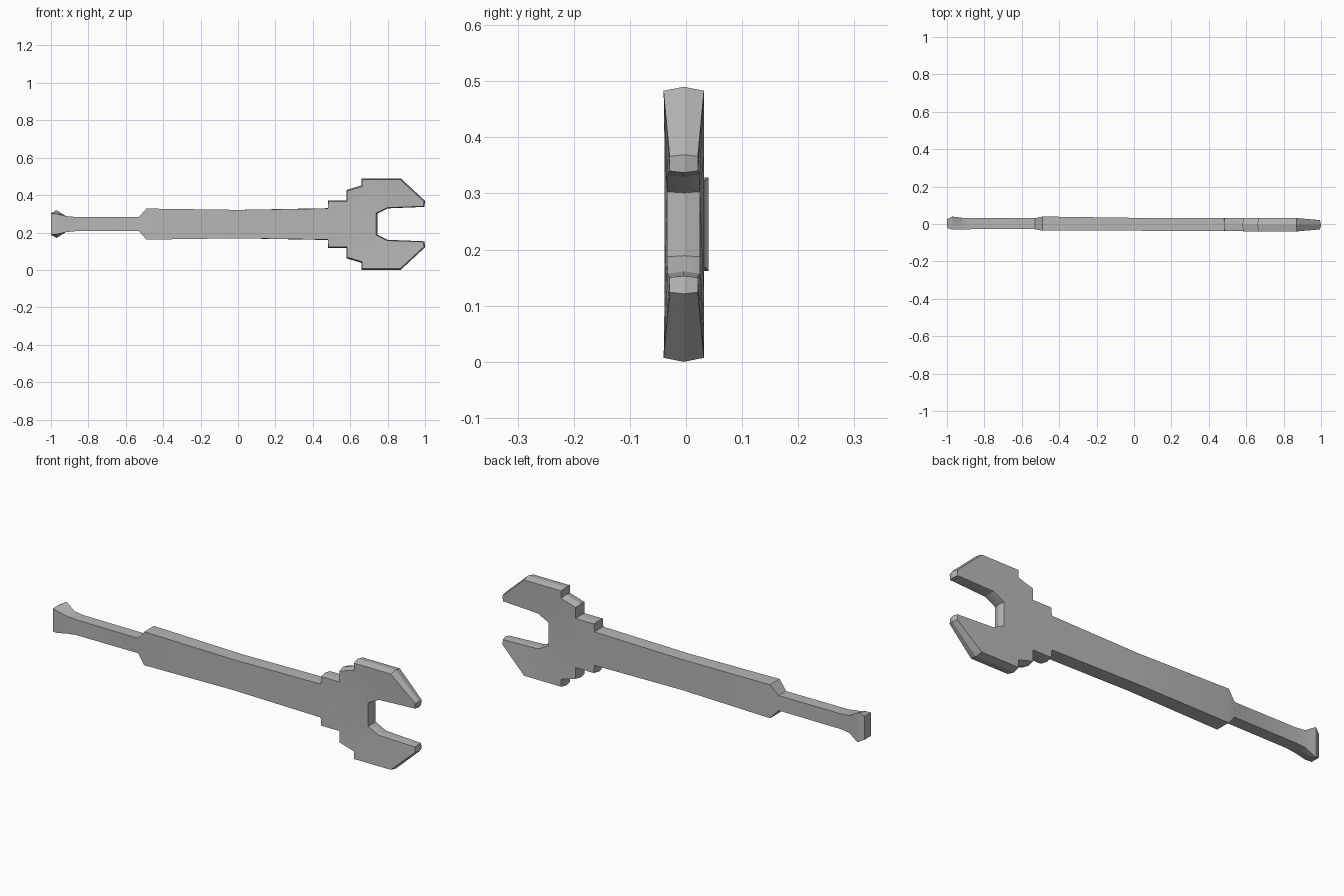
import bpy, bmesh, math

cube = bpy.data.objects.get("Cube")
if cube:
    bpy.data.objects.remove(cube, do_unlink=True)

CENTRE_Z = 0.245   # height of the long axis
MID_Y = -0.004     # crown line along the rim

# Upper outline: x, half height at the crown, front y, back y,
# then x and z shift of the front rim, x and z shift of the back rim
OUTLINE = [
    (-1.00, 0.058, -0.022, 0.026, 0, 0, 0, 0),           # pommel end
    (-0.97, 0.060, -0.030, 0.040, 0, -0.006, 0, 0.014),  # pommel flare
    (-0.92, 0.043, -0.030, 0.033, 0, 0, 0, 0),
    (-0.87, 0.038, -0.028, 0.031, 0, 0, 0, 0),           # thin grip
    (-0.53, 0.037, -0.028, 0.031, 0, 0, 0, 0),
    (-0.49, 0.083, -0.036, 0.040, 0, 0, 0, 0),           # thick shank
    (0.00, 0.076, -0.036, 0.033, 0, 0, 0, 0),
    (0.48, 0.085, -0.037, 0.032, 0, -0.002, 0, -0.002),
    (0.48, 0.127, -0.038, 0.032, 0.004, -0.005, 0.004, -0.005),  # stepped neck
    (0.58, 0.127, -0.038, 0.032, 0.004, -0.005, 0.004, -0.005),
    (0.58, 0.183, -0.039, 0.032, 0.004, -0.006, 0.004, -0.006),
    (0.66, 0.207, -0.039, 0.032, 0.004, -0.006, 0.004, -0.006),
    (0.66, 0.245, -0.040, 0.032, 0.004, -0.007, 0.004, -0.007),
    (0.87, 0.245, -0.040, 0.032, -0.003, -0.007, -0.003, -0.007),  # jaw
    (1.00, 0.124, -0.029, 0.021, -0.006, -0.003, -0.006, -0.003),
    (0.997, 0.092, -0.029, 0.021, -0.006, 0.003, -0.006, 0.003),
    (0.80, 0.084, -0.033, 0.025, -0.003, 0.004, -0.003, 0.004),    # mouth
    (0.745, 0.056, -0.034, 0.025, -0.007, 0.002, -0.007, 0.002),
]
N = len(OUTLINE)

steel = bpy.data.materials.new("steel_grey")
steel.use_nodes = True
colour = (0.47, 0.47, 0.47, 1.0)
steel.diffuse_color = colour
bsdf = next(n for n in steel.node_tree.nodes if n.type == 'BSDF_PRINCIPLED')
bsdf.inputs["Base Color"].default_value = colour
bsdf.inputs["Roughness"].default_value = 0.6


def make_ring(bm, place):
    """Closed loop: upper outline, then its mirror walked backwards."""
    upper = [place(p) for p in OUTLINE]
    points = upper + [(x, y, -z) for x, y, z in reversed(upper)]
    return [bm.verts.new((x, y, z + CENTRE_Z)) for x, y, z in points]


def m(i):
    """Index of the mirrored lower point."""
    return 2 * N - 1 - i


bm = bmesh.new()
front = make_ring(bm, lambda p: (p[0] + p[4], p[2], p[1] + p[5]))
middle = make_ring(bm, lambda p: (p[0], MID_Y, p[1]))
back = make_ring(bm, lambda p: (p[0] + p[6], p[3], p[1] + p[7]))

# Rim, in two bands meeting at the crown
for a, b in ((front, middle), (middle, back)):
    for i in range(2 * N):
        j = (i + 1) % (2 * N)
        bm.faces.new((a[i], a[j], b[j], b[i]))

# Broad faces: handle strips, neck, then both jaws
panels = [[i, i + 1, m(i + 1), m(i)] for i in range(7)]
panels.append([7, 8, 9, 17, m(17), m(9), m(8), m(7)])
for jaw in ([9, 10, 11, 16, 17], [11, 12, 13, 16], [13, 14, 15, 16]):
    panels += [jaw, [m(i) for i in jaw]]
for ring in (front, back):
    for panel in panels:
        bm.faces.new([ring[i] for i in panel])

bmesh.ops.recalc_face_normals(bm, faces=bm.faces[:])
mesh = bpy.data.meshes.new("wrench")
bm.to_mesh(mesh)
bm.free()
mesh.materials.append(steel)
wrench = bpy.data.objects.new("wrench", mesh)
bpy.context.collection.objects.link(wrench)

# Soft shading over the broad faces, sharp at the rim
bpy.ops.object.select_all(action='DESELECT')
wrench.select_set(True)
bpy.context.view_layer.objects.active = wrench
bpy.ops.object.shade_smooth_by_angle(angle=math.radians(20))
